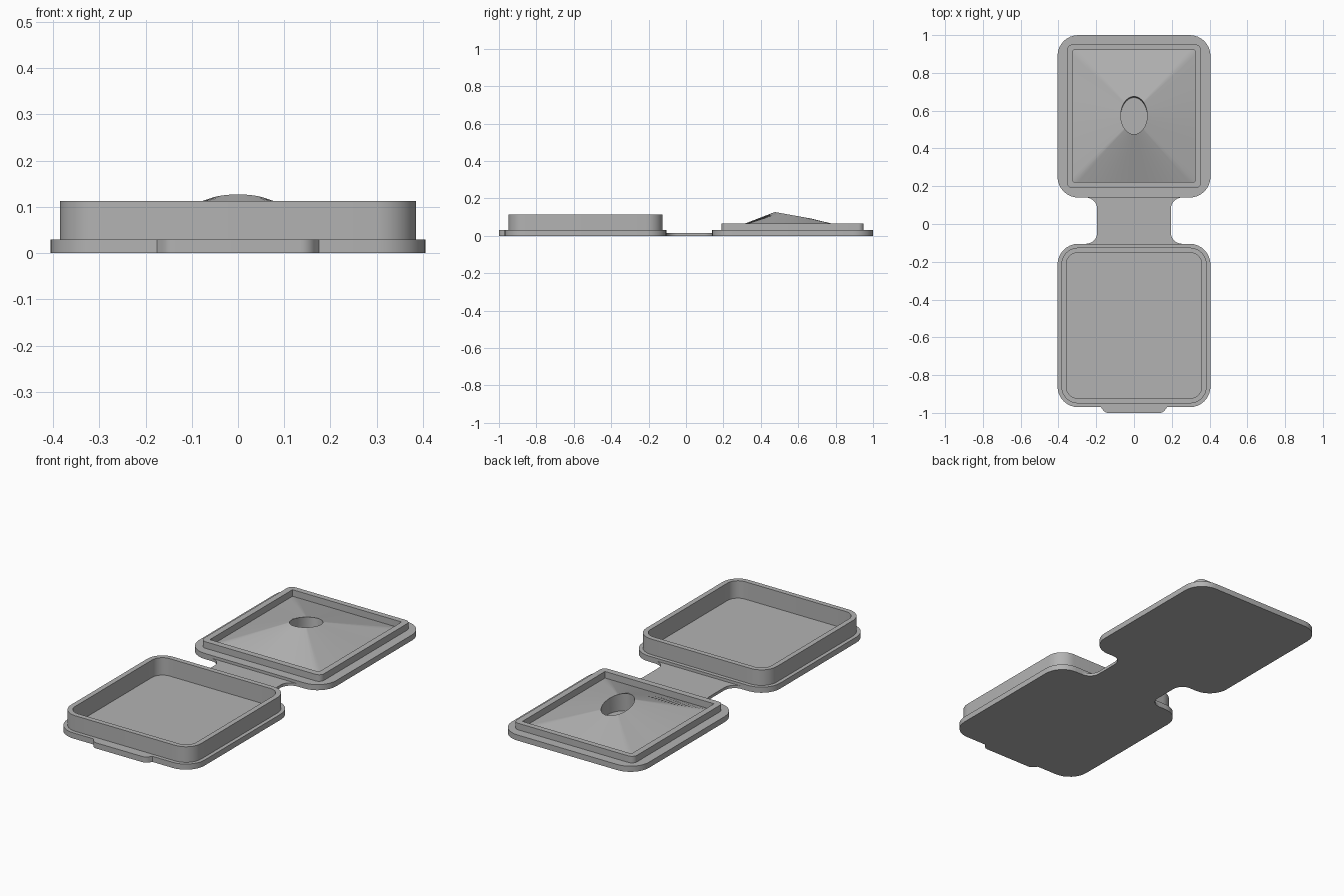
import bpy, bmesh
from math import sin, cos, pi, atan2, radians

cube = bpy.data.objects.get("Cube")
if cube:
    bpy.data.objects.remove(cube, do_unlink=True)

grey = bpy.data.materials.new("plain grey")
grey.use_nodes = True
COLOUR = (0.45, 0.45, 0.45, 1)
grey.diffuse_color = COLOUR
grey.node_tree.nodes["Principled BSDF"].inputs["Base Color"].default_value = COLOUR


def loft(name, loops, cap_first=True, cap_last=True):
    """Join equal-length counter-clockwise loops of 3D points into one surface."""
    bm = bmesh.new()
    rings = [[bm.verts.new(p) for p in loop] for loop in loops]
    n = len(rings[0])
    for a, b in zip(rings, rings[1:]):
        for i in range(n):
            j = (i + 1) % n
            bm.faces.new((a[i], a[j], b[j], b[i]))
    if cap_first:
        bm.faces.new(rings[0][::-1])
    if cap_last:
        bm.faces.new(rings[-1])
    mesh = bpy.data.meshes.new(name)
    bm.to_mesh(mesh)
    bm.free()
    mesh.materials.append(grey)
    obj = bpy.data.objects.new(name, mesh)
    bpy.context.collection.objects.link(obj)
    bpy.ops.object.select_all(action='DESELECT')
    obj.select_set(True)
    bpy.context.view_layer.objects.active = obj
    bpy.ops.object.shade_smooth_by_angle(angle=radians(30))
    return obj


def arc(cx, cy, r, start, end, steps=8):
    angles = [radians(start + (end - start) * i / steps) for i in range(steps + 1)]
    return [(cx + r * cos(a), cy + r * sin(a)) for a in angles]


def rounded(hx, y0, y1, r, z):
    corners = ((hx - r, y0 + r, -90), (hx - r, y1 - r, 0),
               (r - hx, y1 - r, 90), (r - hx, y0 + r, 180))
    return [(x, y, z) for cx, cy, a in corners for x, y in arc(cx, cy, r, a, a + 90)]


def plate(name, right_side, height):
    """Flat plate from its +x outline, listed front to back and mirrored."""
    outline = right_side + [(-x, y) for x, y in reversed(right_side)]
    return loft(name, [[(x, y, z) for x, y in outline] for z in (0, height)])


FLANGE = 0.03

# Open tray with its base flange
loft("tray", [
    rounded(0.405, -0.97, -0.105, 0.11, 0),
    rounded(0.405, -0.97, -0.105, 0.11, FLANGE),
    rounded(0.385, -0.95, -0.125, 0.09, FLANGE),
    rounded(0.385, -0.95, -0.125, 0.09, 0.113),
    rounded(0.358, -0.923, -0.152, 0.06, 0.113),
    rounded(0.358, -0.923, -0.152, 0.06, 0.02)])

# Lid flange with its raised rim
loft("lid", [
    rounded(0.405, 0.14, 1.0, 0.11, 0),
    rounded(0.405, 0.14, 1.0, 0.11, FLANGE),
    rounded(0.355, 0.19, 0.95, 0.03, FLANGE),
    rounded(0.355, 0.19, 0.95, 0.03, 0.065),
    rounded(0.322, 0.223, 0.92, 0.002, 0.065),
    rounded(0.322, 0.223, 0.92, 0.002, FLANGE)])

# Sloping lid panel rising from a rectangle to a tilted oval pocket
HX, HY, CY, SIDE = 0.322, 0.3485, 0.5715, 24
RX, RY, OY = 0.07, 0.1, 0.575
base, oval, pocket = [], [], []
for side in range(4):
    for i in range(SIDE):
        u, v = 1, 2 * i / SIDE - 1
        for _ in range(side):
            u, v = -v, u
        a = atan2(v, u)
        y = OY + RY * sin(a)
        base.append((HX * u, CY + HY * v, FLANGE))
        oval.append((RX * cos(a), y, 0.109 - 0.18 * (y - OY)))
        pocket.append((RX * cos(a), y - 0.006, FLANGE + 0.001))
loft("lid_panel", [base, oval, pocket], cap_first=False)

# Thin hinge strip with flared ends
plate("hinge", arc(0.255, -0.045, 0.06, 270, 180) + arc(0.255, 0.08, 0.06, 180, 90), 0.015)

# Finger tab on the front edge
plate("finger_tab", arc(0.135, -0.965, 0.035, -90, -30) + [(0.175, -0.97), (0.175, -0.96)], FLANGE)
